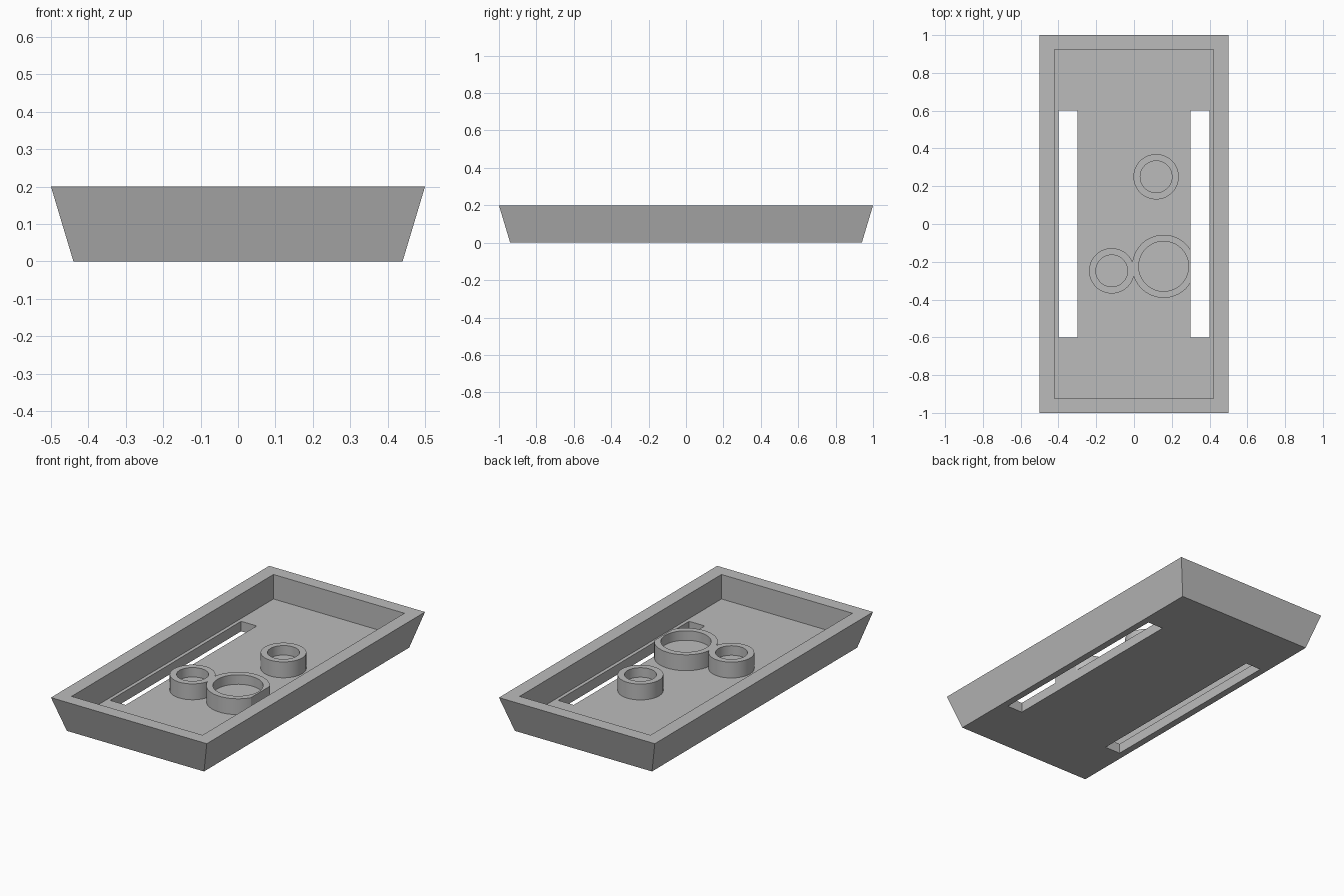
import bpy
import bmesh
import math

old = bpy.data.objects.get("Cube")
if old:
    bpy.data.objects.remove(old, do_unlink=True)

FLOOR, POST_TOP, RECESS, RIM = 0.058, 0.15, 0.095, 0.2

grey = bpy.data.materials.new("plain grey")
grey.use_nodes = True
grey.diffuse_color = (0.5, 0.5, 0.5, 1)
grey.node_tree.nodes["Principled BSDF"].inputs["Base Color"].default_value = (0.5, 0.5, 0.5, 1)


def add_object(name, bm):
    mesh = bpy.data.meshes.new(name)
    bmesh.ops.recalc_face_normals(bm, faces=bm.faces)
    bm.to_mesh(mesh)
    bm.free()
    mesh.materials.append(grey)
    obj = bpy.data.objects.new(name, mesh)
    bpy.context.collection.objects.link(obj)
    return obj


def block(name, x, y, low, high, z0, z1, cx=0):
    """Box with half sizes x and y; low and high scale in by an inset."""
    bm = bmesh.new()
    bmesh.ops.create_cube(bm, size=2)
    for v in bm.verts:
        inset = high if v.co.z > 0 else low
        v.co = (cx + v.co.x * (x - inset), v.co.y * (y - inset), z1 if v.co.z > 0 else z0)
    return add_object(name, bm)


def cylinder(name, x, y, radius, z0, z1):
    bm = bmesh.new()
    bmesh.ops.create_cone(bm, cap_ends=True, segments=64, radius1=radius,
                          radius2=radius, depth=z1 - z0)
    bmesh.ops.translate(bm, verts=bm.verts, vec=(x, y, (z0 + z1) / 2))
    return add_object(name, bm)


def combine(target, tool, operation):
    mod = target.modifiers.new(operation.lower(), "BOOLEAN")
    mod.operation = operation
    mod.solver = "EXACT"
    mod.object = tool
    bpy.context.view_layer.objects.active = target
    bpy.ops.object.modifier_apply(modifier=mod.name)
    bpy.data.objects.remove(tool, do_unlink=True)


# Tray with sloping outer walls and a straight-sided cavity
tray = block("tray", 0.5, 1, 0.06, 0, 0, RIM)
combine(tray, block("cavity", 0.42, 0.925, 0, 0, FLOOR, RIM + 0.1), "DIFFERENCE")

# Round sockets: x, y, outer radius, inner radius
sockets = [(0.117, 0.25, 0.12, 0.084),
           (-0.118, -0.248, 0.12, 0.084),
           (0.157, -0.224, 0.167, 0.132)]
for x, y, outer, inner in sockets:
    combine(tray, cylinder("socket", x, y, outer, FLOOR / 2, POST_TOP), "UNION")
for x, y, outer, inner in sockets:
    combine(tray, cylinder("recess", x, y, inner, RECESS, RIM + 0.1), "DIFFERENCE")

# Long slots through the floor, which also trim the large socket
for side in (-1, 1):
    combine(tray, block("slot", 0.05, 0.6, 0, 0, -0.1, RIM + 0.1, side * 0.35), "DIFFERENCE")

# Smooth round walls, sharp edges
bpy.ops.object.select_all(action="DESELECT")
tray.select_set(True)
bpy.context.view_layer.objects.active = tray
bpy.ops.object.shade_smooth_by_angle(angle=math.radians(30))
